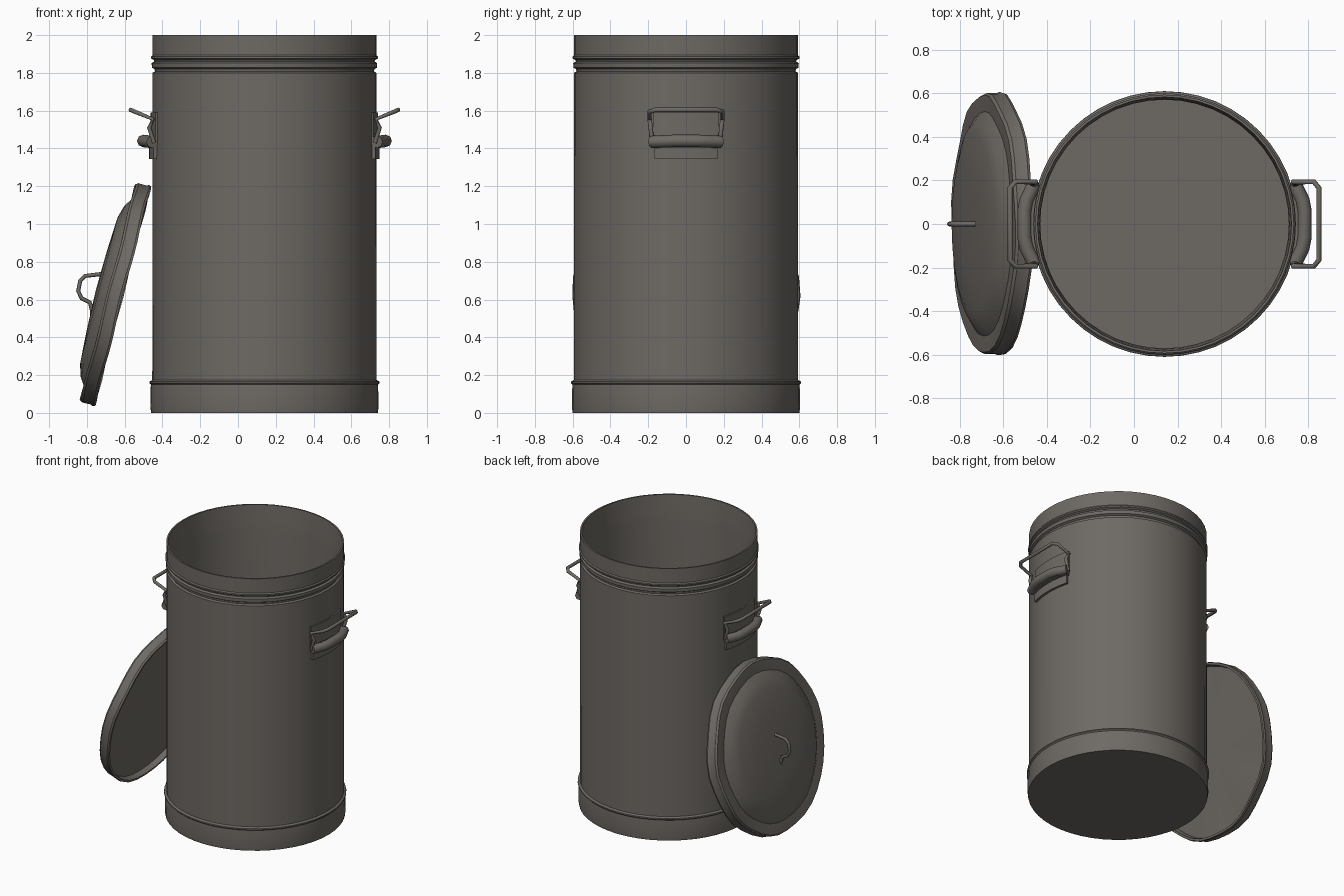
import bpy, bmesh, math
from mathutils import Matrix, Vector

if "Cube" in bpy.data.objects:
    bpy.data.objects.remove(bpy.data.objects["Cube"])

CX = 0.14          # can axis position on x
metal = bpy.data.materials.new("dull_brown_grey_metal")
metal.diffuse_color = (0.155, 0.141, 0.126, 1)
metal.use_nodes = True
metal.node_tree.nodes["Principled BSDF"].inputs["Base Color"].default_value = metal.diffuse_color


def finish(name, bm, angle=35):
    bmesh.ops.remove_doubles(bm, verts=bm.verts, dist=1e-5)
    bmesh.ops.recalc_face_normals(bm, faces=bm.faces)
    me = bpy.data.meshes.new(name)
    bm.to_mesh(me)
    bm.free()
    me.materials.append(metal)
    ob = bpy.data.objects.new(name, me)
    bpy.context.collection.objects.link(ob)
    bpy.ops.object.select_all(action='DESELECT')
    ob.select_set(True)
    bpy.context.view_layer.objects.active = ob
    bpy.ops.object.shade_smooth_by_angle(angle=math.radians(angle))
    return ob


def lathe(name, profile, matrix, n=40, wobble=None):
    """Spin an (r, z) profile that starts and ends on the axis."""
    bm = bmesh.new()
    rings = []
    for r, z in profile:
        if r == 0:
            rings.append([bm.verts.new((0, 0, z))] * n)
            continue
        ring = []
        for i in range(n):
            a = 2 * math.pi * i / n
            dr, dz = wobble(r, a) if wobble else (0, 0)
            ring.append(bm.verts.new(((r + dr) * math.cos(a), (r + dr) * math.sin(a), z + dz)))
        rings.append(ring)
    for p, q in zip(rings, rings[1:]):
        for i in range(n):
            j = (i + 1) % n
            vs = list(dict.fromkeys((p[i], p[j], q[j], q[i])))
            bm.faces.new(vs)
    bm.transform(matrix)
    return finish(name, bm)


def tube(name, points, radius, closed=False, radii=None):
    """Round bar along a path."""
    cu = bpy.data.curves.new(name, 'CURVE')
    cu.dimensions = '3D'
    cu.bevel_depth = radius
    cu.bevel_resolution = 2
    cu.use_fill_caps = True
    sp = cu.splines.new('POLY')
    sp.points.add(len(points) - 1)
    for i, p in enumerate(points):
        sp.points[i].co = (*p, 1)
        sp.points[i].radius = radii[i] if radii else 1
    sp.use_cyclic_u = closed
    tmp = bpy.data.objects.new(name + "_path", cu)
    bpy.context.collection.objects.link(tmp)
    me = bpy.data.meshes.new_from_object(tmp.evaluated_get(bpy.context.evaluated_depsgraph_get()))
    bpy.data.objects.remove(tmp)
    bm = bmesh.new()
    bm.from_mesh(me)
    return finish(name, bm, 50)


def arc_plate(name, r0, r1, half_w, z0, z1, side, n=8):
    """Plate that follows the can wall."""
    bm = bmesh.new()
    cols = []
    for i in range(n + 1):
        a = math.asin(half_w / r0) * (2 * i / n - 1)
        cols.append([bm.verts.new((CX + side * r * math.cos(a), r * math.sin(a), z))
                     for r, z in ((r0, z0), (r1, z0), (r1, z1), (r0, z1))])
    for p, q in zip(cols, cols[1:]):
        for k in range(4):
            bm.faces.new((p[k], p[(k + 1) % 4], q[(k + 1) % 4], q[k]))
    bm.faces.new(cols[0])
    bm.faces.new(cols[-1])
    return finish(name, bm)


# Can body: base skirt, bead, wall, two rolled ridges, rim, inner wall and floor
lathe("can_body", [
    (0, 0), (0.6, 0), (0.604, 0.03), (0.602, 0.14), (0.601, 0.15), (0.609, 0.158), (0.608, 0.166),
    (0.594, 0.174), (0.593, 1.8), (0.58, 1.807), (0.582, 1.82), (0.596, 1.828), (0.597, 1.852),
    (0.583, 1.86), (0.585, 1.868), (0.6, 1.876), (0.6, 1.886), (0.593, 1.894), (0.593, 2.0),
    (0.582, 2.0), (0.574, 1.88), (0.57, 1.8), (0.57, 0.06), (0, 0.06)],
    Matrix.Translation((CX, 0, 0)), 48)

# Lid: leans against the left side, dome facing outward, slightly dented rim
d = Vector((0.248, 0, 0.969)).normalized()
nrm = Vector((-d.z, 0, d.x))
side_axis = nrm.cross(d)
lid_mat = Matrix((d, side_axis, nrm)).transposed().to_4x4()
lid_mat.translation = Vector((-0.61, 0, 0.615))


def dents(r, a):
    k = max(0, (r - 0.4) / 0.2)
    return (0.004 * k * math.sin(9 * a + 1), 0.004 * k * math.sin(7 * a))


lathe("lid", [
    (0, 0.04), (0.578, 0.04), (0.585, 0.0), (0.6, 0.0), (0.604, 0.012), (0.598, 0.024), (0.599, 0.07),
    (0.59, 0.083), (0.56, 0.083), (0.515, 0.08), (0.465, 0.112), (0.40, 0.131), (0.22, 0.141), (0, 0.147)],
    lid_mat, 36, dents)

# Lid handle: bent wire
tube("lid_handle", [(-0.69, 0, 0.755), (-0.725, 0, 0.735), (-0.81, 0, 0.725), (-0.835, 0, 0.70),
                    (-0.846, 0, 0.645), (-0.828, 0, 0.607), (-0.785, 0, 0.585), (-0.772, 0, 0.54),
                    (-0.775, 0, 0.49)], 0.011)

# Side handles: wall plate, lower tab, curved sleeve and wire bail on both sides
for side, label in ((1, "right"), (-1, "left")):
    def at(x, y, z):
        return (CX + side * x, y, z)

    arc_plate(label + "_handle_plate", 0.585, 0.602, 0.17, 1.42, 1.59, side)
    arc_plate(label + "_handle_tab", 0.585, 0.61, 0.16, 1.345, 1.42, side)
    arc_plate(label + "_handle_web", 0.585, 0.63, 0.165, 1.405, 1.445, side)
    tube(label + "_handle_sleeve", [at(0.595, -0.185, 1.435), at(0.632, -0.11, 1.438), at(0.642, -0.06, 1.44),
                                    at(0.642, 0.06, 1.44), at(0.632, 0.11, 1.438), at(0.595, 0.185, 1.435)],
         0.033)
    half = [(0.585, 0.18, 1.43), (0.61, 0.187, 1.51), (0.59, 0.193, 1.555),
            (0.685, 0.193, 1.594), (0.708, 0.165, 1.604)]
    bail = [at(*p) for p in half] + [at(x, -y, z) for x, y, z in reversed(half)]
    tube(label + "_handle_bail", bail, 0.012)
